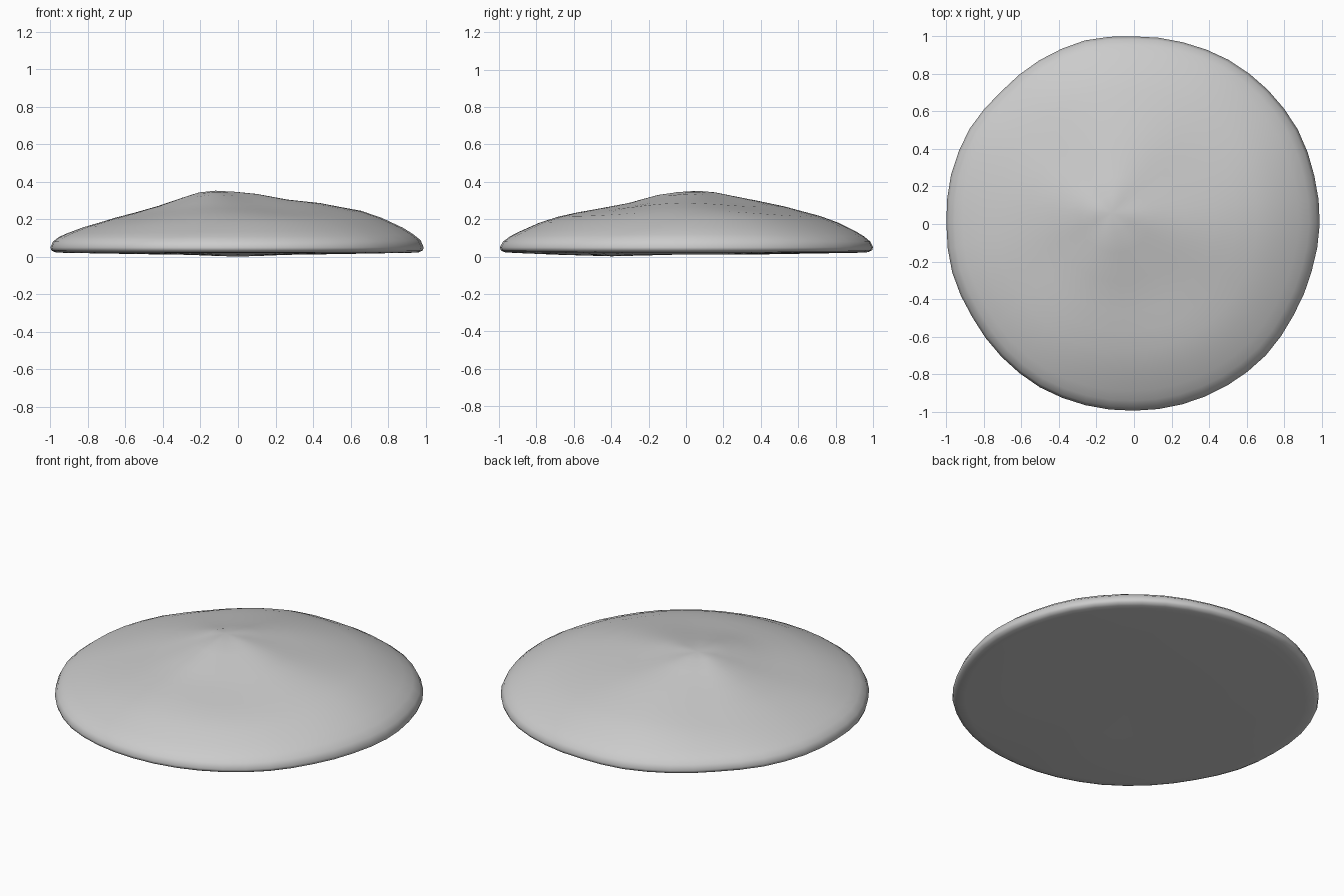
import bpy, bmesh, math

if "Cube" in bpy.data.objects:
    bpy.data.objects.remove(bpy.data.objects["Cube"])

SEG = 48
PEAK = (-0.12, 0.06, 0.352)

# irregular outline radius, every 15 degrees counter-clockwise from +x
OUTLINE = [0.99, 0.995, 1.008, 1.01, 1.01, 1.003, 1.0, 1.013,
           1.008, 1.0, 1.013, 1.01, 1.0, 1.003, 0.995, 1.0,
           1.005, 1.0, 0.995, 0.995, 0.994, 0.992, 0.98, 0.98]

# crest-to-rim heights in the four main directions
STEPS = [0.1, 0.2, 0.35, 0.5, 0.6, 0.7, 0.8, 0.9, 0.95, 0.985, 1.0]
HEIGHTS = [
    [.346, .335, .305, .287, .265, .245, .207, .155, .120, .088, .05],  # +x
    [.344, .325, .298, .268, .242, .217, .183, .137, .108, .080, .05],  # +y
    [.343, .315, .270, .232, .210, .183, .158, .125, .105, .080, .05],  # -x
    [.345, .330, .287, .257, .238, .215, .182, .135, .108, .080, .05],  # -y
]


def outline(a):
    f = a / (2 * math.pi) * 24
    i = int(f)
    u = f - i
    return OUTLINE[i % 24] * (1 - u) + OUTLINE[(i + 1) % 24] * u


def height(a, k):
    f = a / (math.pi / 2)
    i = int(f)
    u = (1 - math.cos((f - i) * math.pi)) / 2
    z = HEIGHTS[i % 4][k] * (1 - u) + HEIGHTS[(i + 1) % 4][k] * u
    t = STEPS[k]
    # shallow gullies between the ridges
    return z - 0.024 * t * (1 - t) * (1 - math.cos(4 * a + 0.8 * math.sin(5 * t)))


bm = bmesh.new()
rings = []

# top slope
for k, t in enumerate(STEPS):
    ring = []
    for s in range(SEG):
        a = 2 * math.pi * s / SEG
        r = outline(a) * t
        ring.append(bm.verts.new((PEAK[0] * (1 - t) + r * math.cos(a),
                                  PEAK[1] * (1 - t) + r * math.sin(a),
                                  height(a, k))))
    rings.append(ring)

# rounded lower lip and gently sagging underside
for t, z in [(0.995, 0.034), (0.975, 0.024), (0.93, 0.021), (0.7, 0.017), (0.4, 0.012)]:
    ring = []
    for s in range(SEG):
        a = 2 * math.pi * s / SEG
        x, y = outline(a) * t * math.cos(a), outline(a) * t * math.sin(a)
        dip = 0.012 * math.exp(-((x / 0.25) ** 2 + ((y + 0.5) / 0.25) ** 2))
        ring.append(bm.verts.new((x, y, max(0.0, z - dip))))
    rings.append(ring)

for lower, upper in zip(rings, rings[1:]):
    for s in range(SEG):
        n = (s + 1) % SEG
        bm.faces.new((lower[s], upper[s], upper[n], lower[n]))

# close the summit and the underside
top = bm.verts.new(PEAK)
base = bm.verts.new((0, 0, 0.012))
for s in range(SEG):
    n = (s + 1) % SEG
    bm.faces.new((top, rings[0][s], rings[0][n]))
    bm.faces.new((base, rings[-1][n], rings[-1][s]))

bmesh.ops.recalc_face_normals(bm, faces=bm.faces)
for face in bm.faces:
    face.smooth = True
mesh = bpy.data.meshes.new("mound")
bm.to_mesh(mesh)
bm.free()
bpy.context.collection.objects.link(bpy.data.objects.new("mound", mesh))
